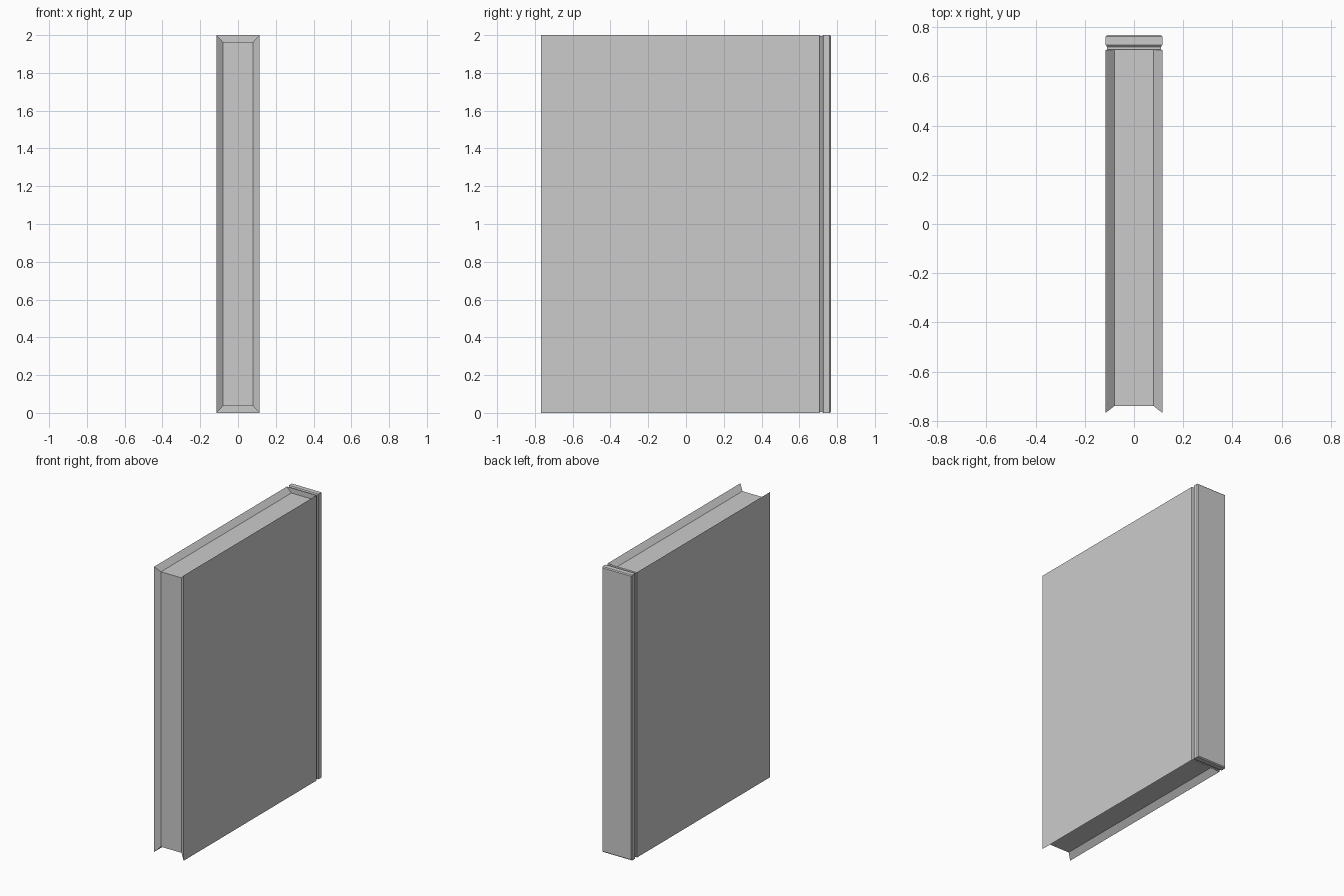
import bpy

if "Cube" in bpy.data.objects:
    bpy.data.objects.remove(bpy.data.objects["Cube"])

W, H = 0.115, 2.0            # half thickness, height
FRONT, BACK = -0.767, 0.706  # cover extents in y
PW, REC = 0.08, 0.036        # half thickness of pages, recess depth
PF = -0.74                   # front edge of pages


def make(name, verts, faces):
    mesh = bpy.data.meshes.new(name)
    mesh.from_pydata(verts, [], faces)
    mesh.update()
    obj = bpy.data.objects.new(name, mesh)
    bpy.context.collection.objects.link(obj)
    return obj


# covers: flat outer board with a bevelled rim leading in to the pages
for side, name in ((-1, "left_cover"), (1, "right_cover")):
    outer = [(BACK, 0), (FRONT, 0), (FRONT, H), (BACK, H)]
    inner = [(BACK, REC), (PF, REC), (PF, H - REC), (BACK, H - REC)]
    verts = [(side * W, y, z) for y, z in outer] + [(side * PW, y, z) for y, z in inner]
    faces = [(3, 2, 1, 0)] + [(i, i + 1, i + 5, i + 4) for i in range(3)]
    if side < 0:
        faces = [f[::-1] for f in faces]
    # winding above faces outward on the +x side
    make(name, verts, [f[::-1] for f in faces])

# pages: a strip round bottom, front and top, ending in the spine's inner lips
path = [(BACK, 0, W), (BACK, REC, PW), (PF, REC, PW),
        (PF, H - REC, PW), (BACK, H - REC, PW), (BACK, H, W)]
verts = [(s * w, y, z) for y, z, w in path for s in (-1, 1)]
make("pages", verts, [(2 * i, 2 * i + 1, 2 * i + 3, 2 * i + 2) for i in range(5)])

# spine: rectangular rings lofted along y with a hinge groove and bevelled back
rings = [(BACK, 0), (0.710, 0.006), (0.720, 0.006), (0.727, 0), (0.761, 0), (0.767, 0.006)]
verts, faces = [], []
for y, d in rings:
    verts += [(-W + d, y, d), (W - d, y, d), (W - d, y, H - d), (-W + d, y, H - d)]
for r in range(len(rings) - 1):
    for i in range(4):
        a, b = 4 * r + i, 4 * r + (i + 1) % 4
        faces.append((a, a + 4, b + 4, b))
n = len(verts)
faces.append((n - 1, n - 2, n - 3, n - 4))
make("spine", verts, faces)
